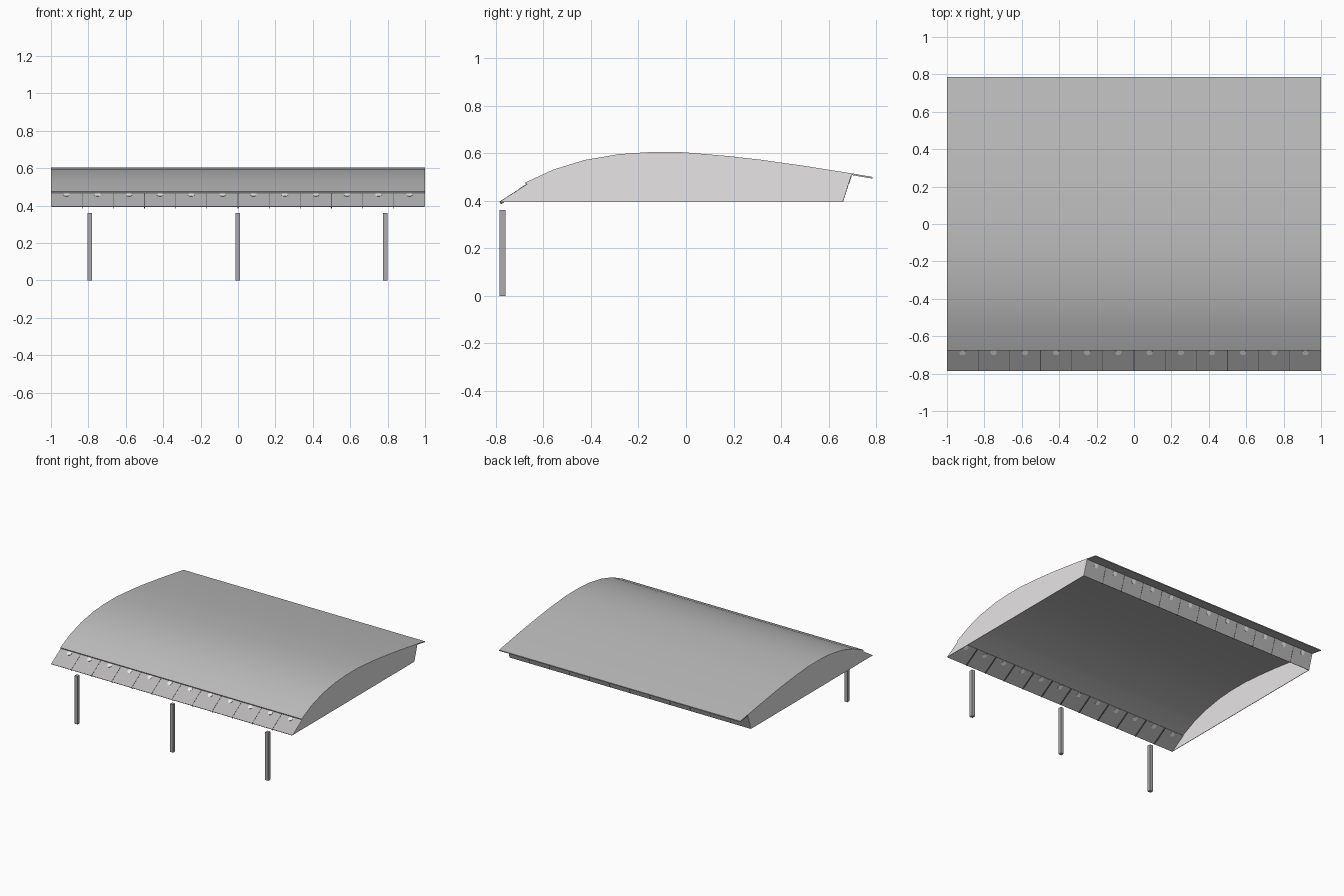
import bpy, bmesh, math
from mathutils import Vector, Matrix

if "Cube" in bpy.data.objects:
    bpy.data.objects.remove(bpy.data.objects["Cube"])

def material(name, rgb):
    m = bpy.data.materials.new(name)
    m.diffuse_color = (*rgb, 1)
    m.use_nodes = True
    m.node_tree.nodes["Principled BSDF"].inputs["Base Color"].default_value = m.diffuse_color
    return m

ROOF = material("roof grey", (0.50, 0.50, 0.50))
WALL = material("panel grey", (0.47, 0.46, 0.46))
SIDE = material("light side grey", (0.80, 0.78, 0.79))
RIB = material("dark rib grey", (0.12, 0.12, 0.12))
LAMP = material("pale lamp", (0.85, 0.85, 0.85))
POST = material("post grey", (0.42, 0.41, 0.42))

def finish(name, bm, mat):
    bmesh.ops.recalc_face_normals(bm, faces=bm.faces)
    me = bpy.data.meshes.new(name)
    bm.to_mesh(me)
    bm.free()
    me.materials.append(mat)
    ob = bpy.data.objects.new(name, me)
    bpy.context.collection.objects.link(ob)
    return ob

def prism(bm, profile, x0, x1):
    """Extrude a closed (y, z) outline along x."""
    a = [bm.verts.new((x0, y, z)) for y, z in profile]
    b = [bm.verts.new((x1, y, z)) for y, z in profile]
    n = len(profile)
    bm.faces.new(a)
    bm.faces.new(b[::-1])
    for i in range(n):
        j = (i + 1) % n
        bm.faces.new((a[i], b[i], b[j], a[j]))

# Roof profile, front to back
top = [(-0.677, 0.476), (-0.558, 0.531), (-0.428, 0.571), (-0.281, 0.596),
       (-0.16, 0.604), (-0.013, 0.604), (0.176, 0.588), (0.31, 0.573),
       (0.495, 0.547), (0.697, 0.515), (0.785, 0.500)]
under = [(y + (0.003 if y < -0.3 else 0), z - 0.007) for y, z in top]
FRONT = (Vector((-0.785, 0.395)), Vector((-0.668, 0.470)))
BACK = (Vector((0.660, 0.395)), Vector((0.697, 0.510)))

# Curved roof sheet
bm = bmesh.new()
prism(bm, top + under[::-1], -1, 1)
roof = finish("curved_roof", bm, ROOF)
bpy.context.view_layer.objects.active = roof
roof.select_set(True)
bpy.ops.object.shade_smooth_by_angle(angle=math.radians(30))
roof.select_set(False)

# Flat end panels closing the two sides
bm = bmesh.new()
outline = [tuple(FRONT[0]), tuple(FRONT[1])] + top[:10] + [tuple(BACK[0])]
for s in (-1, 1):
    prism(bm, outline, s * 0.997, s * 1.0005)
finish("end_panels", bm, SIDE)

def strip(name, ends, outward):
    """Sloping wall of twelve bays with ribs between and a lamp in each bay."""
    lo, hi = ends
    d = (hi - lo).normalized()
    n = Vector((-d.y, d.x)) * outward

    def slab(a, b, t0, t1):
        return [tuple(p) for p in (a + n * t0, b + n * t0, b + n * t1, a + n * t1)]

    bm = bmesh.new()
    prism(bm, slab(lo, hi, -0.004, 0), -0.998, 0.998)
    finish(name + "_wall", bm, WALL)

    bm = bmesh.new()
    for i in range(1, 12):
        x = -1 + i / 6
        prism(bm, slab(lo, hi, -0.012, 0.0008), x - 0.002, x + 0.002)
    finish(name + "_ribs", bm, RIB)

    bm = bmesh.new()
    c = hi - d * 0.022
    normal = Vector((0, n.x, n.y))
    rot = normal.to_track_quat('Z', 'Y').to_matrix().to_4x4()
    for i in range(12):
        x = -1 + (i + 0.5) / 6
        pos = Vector((x, c.x, c.y)) - normal * 0.002
        bmesh.ops.create_cone(bm, cap_ends=True, segments=10, radius1=0.017,
                              radius2=0.017, depth=0.008,
                              matrix=Matrix.Translation(pos) @ rot)
    finish(name + "_lamps", bm, LAMP)

strip("front", FRONT, 1)
strip("back", BACK, -1)

# Three square posts standing along the front edge
for label, x in (("left", -0.793), ("middle", -0.001), ("right", 0.788)):
    bm = bmesh.new()
    prism(bm, [(-0.785, 0), (-0.76, 0), (-0.76, 0.36), (-0.785, 0.36)],
          x - 0.0125, x + 0.0125)
    finish(label + "_post", bm, POST)
